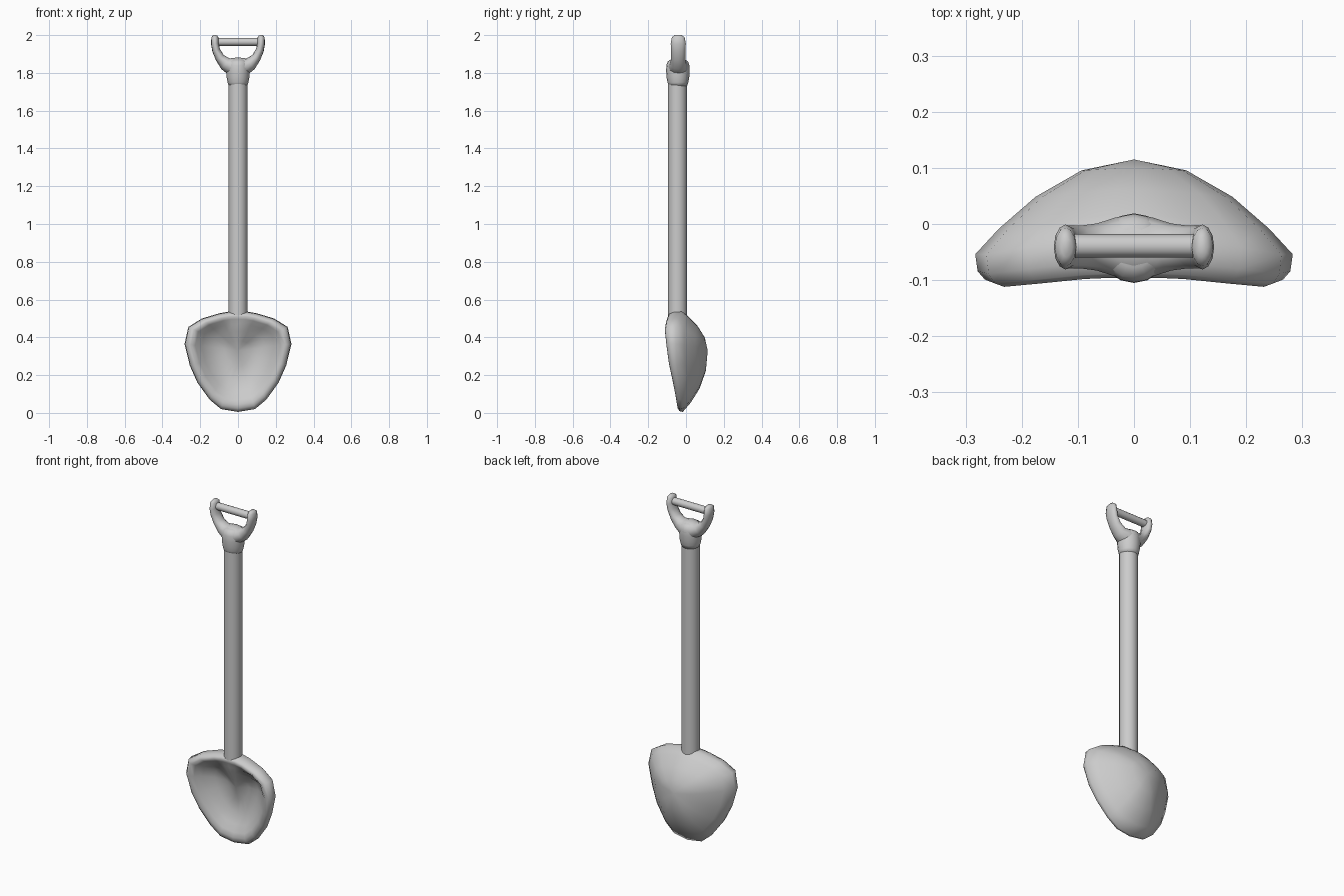
import bpy, bmesh, math

if "Cube" in bpy.data.objects:
    bpy.data.objects.remove(bpy.data.objects["Cube"])

Y0 = -0.045  # shaft axis


def loft(name, rings, cap_start=True, cap_end=True):
    """Skin a list of equal-length closed rings; a one-point ring makes a fan."""
    bm = bmesh.new()
    vs = [[bm.verts.new(p) for p in r] for r in rings]
    n = max(len(r) for r in rings)
    for a, b in zip(vs, vs[1:]):
        for i in range(n):
            j = (i + 1) % n
            if len(a) == 1:
                bm.faces.new((a[0], b[j], b[i]))
            elif len(b) == 1:
                bm.faces.new((a[i], a[j], b[0]))
            else:
                bm.faces.new((a[i], a[j], b[j], b[i]))
    for ring, cap in ((vs[0], cap_start), (vs[-1], cap_end)):
        if cap and len(ring) > 2:
            bm.faces.new(ring)
    bmesh.ops.recalc_face_normals(bm, faces=bm.faces)
    me = bpy.data.meshes.new(name)
    bm.to_mesh(me)
    bm.free()
    ob = bpy.data.objects.new(name, me)
    bpy.context.collection.objects.link(ob)
    bpy.context.view_layer.objects.active = ob
    ob.select_set(True)
    bpy.ops.object.shade_smooth_by_angle(angle=math.radians(80))
    ob.select_set(False)
    return ob


def lathe(name, profile, y=Y0, n=16):
    return loft(name, [[(r * math.cos(2 * math.pi * i / n),
                         y + r * math.sin(2 * math.pi * i / n), z)
                        for i in range(n)] for z, r in profile])


# Blade: rim outline (x, z, front y, rim thickness), mirrored
half = [(0, 0.005, -0.047, 0.030), (0.09, 0.02, -0.05, 0.032),
        (0.15, 0.07, -0.057, 0.034), (0.215, 0.16, -0.073, 0.038),
        (0.255, 0.25, -0.09, 0.042), (0.283, 0.365, -0.104, 0.05),
        (0.263, 0.455, -0.112, 0.058), (0.19, 0.50, -0.106, 0.065),
        (0.10, 0.527, -0.098, 0.070), (0.05, 0.536, -0.096, 0.074),
        (0, 0.538, -0.096, 0.076)]
rim = half + [(-x, z, y, t) for x, z, y, t in half[-2:0:-1]]
ZC = 0.33
BACK, FRONT = 0.115, 0.03


def blade_ring(t, depth):
    return [(x * t, depth(y, th, z), ZC + (z - ZC) * t)
            for x, z, y, th in rim]


def back(t):
    """Convex back, fuller towards the tip."""
    return lambda y, th, z: BACK + (y + th - BACK) * t ** (
        1.95 + 1.6 * max(0, 0.25 - z))


def ridge(p):
    """Raise the socket ridge that runs from the shaft down into the hollow."""
    x, y, z = p
    s = min(max((z - 0.18) / 0.3, 0), 1)
    w = math.exp(-(x / (0.03 + 0.07 * s)) ** 2) * s
    return (x, y + (min(y, -0.09) - y) * 0.85 * w, z)


rings = [[(0, BACK, ZC)]]
for t in (0.33, 0.62, 0.85, 1.0):
    rings.append(blade_ring(t, back(t)))
rings.append(blade_ring(0.985, lambda y, th, z: y + th * 0.4))  # rolled rim
rings.append(blade_ring(0.94, lambda y, th, z: y + th * 0.1))
rings.append(blade_ring(0.88, lambda y, th, z: y))
for t, k in ((0.8, 0.88), (0.68, 0.62), (0.5, 0.32), (0.25, 0.08)):  # hollow
    r = blade_ring(t, lambda y, th, z: FRONT + (y - FRONT) * k)
    rings.append([ridge(p) for p in r])
rings.append([ridge((0, FRONT, ZC))])
loft("blade", rings)

# Shaft and the collar at its top
lathe("shaft", [(0.515, 0.05), (1.80, 0.05)])
lathe("collar", [(1.73, 0.049), (1.75, 0.055), (1.775, 0.06), (1.81, 0.062),
                 (1.84, 0.061), (1.86, 0.054), (1.872, 0.035)], y=-0.043)

# Grip yoke: elliptical sections (x, z, half thickness, half depth) along a U
arm = [(0.120, 2.000, 0.010, 0.018), (0.122, 1.988, 0.019, 0.034),
       (0.122, 1.955, 0.021, 0.040), (0.116, 1.92, 0.021, 0.038),
       (0.096, 1.880, 0.025, 0.038), (0.066, 1.848, 0.036, 0.042),
       (0.035, 1.834, 0.047, 0.052), (0, 1.830, 0.052, 0.060)]
path = arm + [(-x, z, a, b) for x, z, a, b in arm[-2::-1]]
rings = []
for i, (x, z, a, b) in enumerate(path):
    p, q = path[max(i - 1, 0)], path[min(i + 1, len(path) - 1)]
    dx, dz = q[0] - p[0], q[1] - p[1]
    d = math.hypot(dx, dz)
    nx, nz = -dz / d, dx / d
    rings.append([(x + nx * a * math.cos(k * math.pi / 6),
                   -0.041 + b * math.sin(k * math.pi / 6),
                   z + nz * a * math.cos(k * math.pi / 6)) for k in range(12)])
loft("grip_yoke", rings)

# Crossbar
loft("grip_bar", [[(x, -0.039 + 0.021 * math.cos(k * math.pi / 6),
                    1.964 + 0.021 * math.sin(k * math.pi / 6))
                   for k in range(12)] for x in (-0.12, 0.12)])
